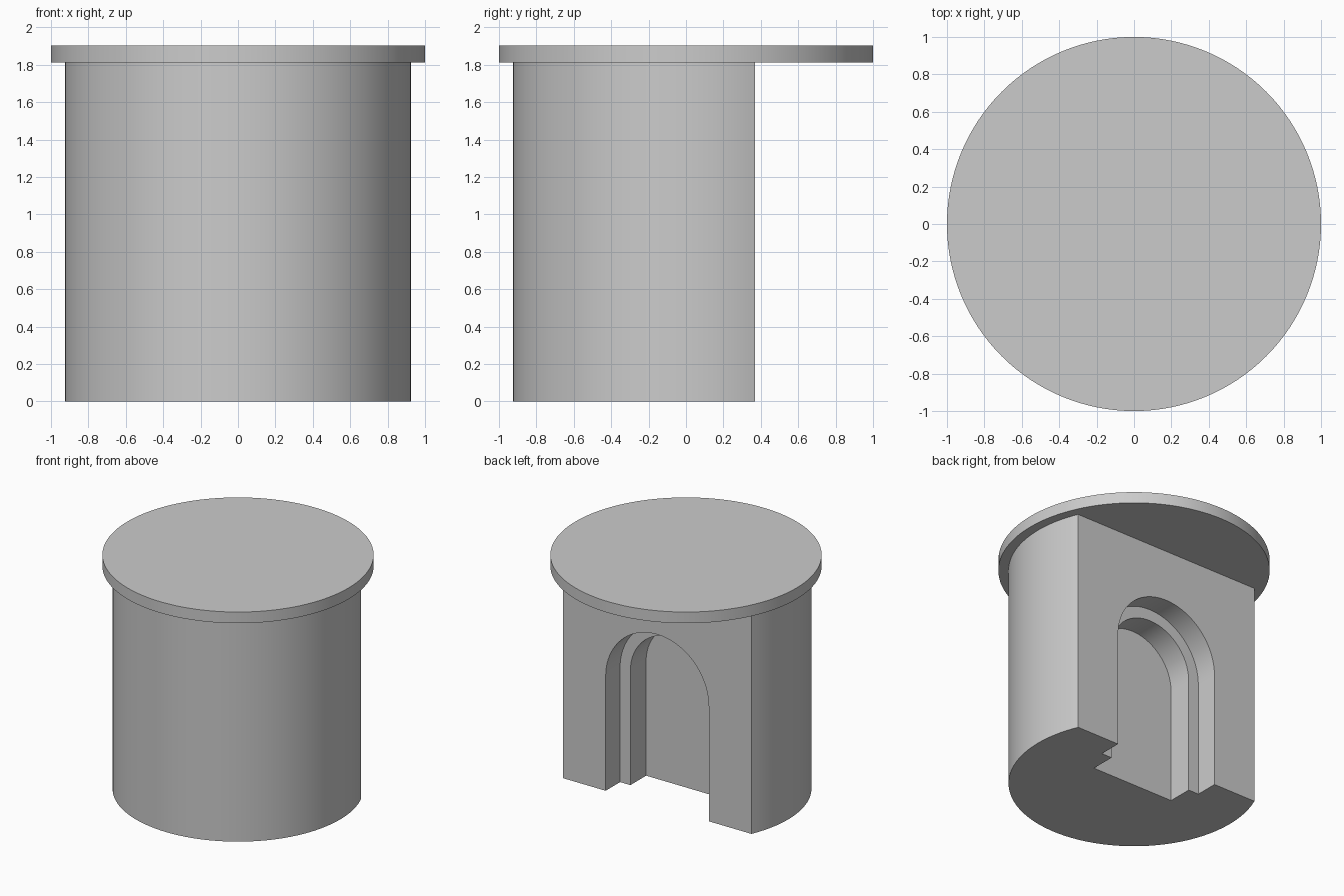
import bpy, bmesh, math
from mathutils import Vector

if "Cube" in bpy.data.objects:
    bpy.data.objects.remove(bpy.data.objects["Cube"])

BODY_R, BACK_Y, BODY_H = 0.925, 0.37, 1.812
CAP_R, CAP_TOP = 1.0, 1.903
SPRING_Z = 0.932                     # height where the arches start to curve

grey = bpy.data.materials.new("stone grey")
grey.diffuse_color = (0.6, 0.6, 0.6, 1)
grey.use_nodes = True
grey.node_tree.nodes["Principled BSDF"].inputs["Base Color"].default_value = grey.diffuse_color


def prism(name, outline, direction):
    """Extrude a closed 3D outline along a direction into a solid."""
    bm = bmesh.new()
    face = bm.faces.new([bm.verts.new(p) for p in outline])
    new = bmesh.ops.extrude_face_region(bm, geom=[face])["geom"]
    bmesh.ops.translate(bm, vec=Vector(direction),
                        verts=[v for v in new if isinstance(v, bmesh.types.BMVert)])
    bmesh.ops.recalc_face_normals(bm, faces=bm.faces)
    mesh = bpy.data.meshes.new(name)
    bm.to_mesh(mesh)
    bm.free()
    mesh.materials.append(grey)
    obj = bpy.data.objects.new(name, mesh)
    bpy.context.collection.objects.link(obj)
    return obj


def arc(radius, start, end, steps):
    return [(radius * math.cos(start + (end - start) * i / steps),
             radius * math.sin(start + (end - start) * i / steps))
            for i in range(steps + 1)]


def arch_cutter(name, half_width, y_inner):
    """Round-topped block from y_inner out past the flat back."""
    pts = [(-half_width, -0.2), (half_width, -0.2)]
    pts += [(x, z + SPRING_Z) for x, z in arc(half_width, 0, math.pi, 40)]
    return prism(name, [(x, y_inner, z) for x, z in pts], (0, 0.6 - y_inner, 0))


# Drum body: round wall with a flat back
a = math.asin(BACK_Y / BODY_R)
body = prism("drum_body",
             [(x, y, 0) for x, y in arc(BODY_R, math.pi - a, 2 * math.pi + a, 88)],
             (0, 0, BODY_H))

# Stepped arched niche in the flat back
for cutter in (arch_cutter("outer_arch_cutter", 0.464, BACK_Y - 0.185),
               arch_cutter("inner_arch_cutter", 0.371, BACK_Y - 0.387)):
    cutter.hide_render = True
    bpy.context.view_layer.objects.active = body
    mod = body.modifiers.new("niche", 'BOOLEAN')
    mod.operation, mod.solver, mod.object = 'DIFFERENCE', 'EXACT', cutter
    bpy.ops.object.modifier_apply(modifier=mod.name)
    bpy.data.objects.remove(cutter)

# Round cap slab overhanging the body
cap = prism("cap_slab",
            [(x, y, BODY_H) for x, y in arc(CAP_R, 0, 2 * math.pi, 128)[:-1]],
            (0, 0, CAP_TOP - BODY_H))

# Smooth curved walls, crisp edges
for obj in (body, cap):
    bpy.ops.object.select_all(action='DESELECT')
    obj.select_set(True)
    bpy.context.view_layer.objects.active = obj
    bpy.ops.object.shade_smooth_by_angle(angle=math.radians(30))
